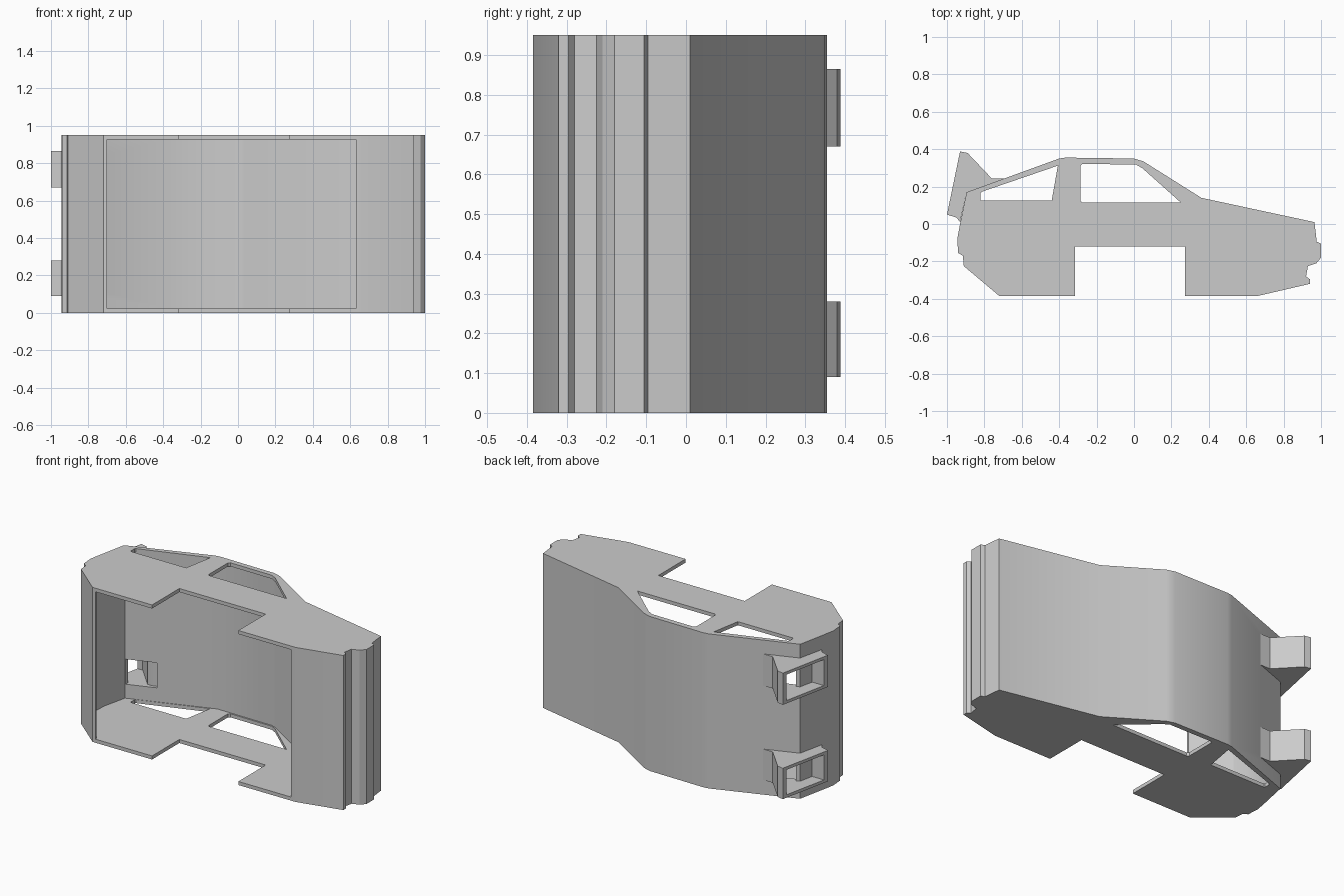
import bpy
import bmesh
import math

cube = bpy.data.objects.get("Cube")
if cube:
    bpy.data.objects.remove(cube, do_unlink=True)

HEIGHT = 0.95
WALL = 0.022

grey = bpy.data.materials.new("light_grey")
grey.use_nodes = True
grey.diffuse_color = (0.6, 0.6, 0.6, 1)
grey.node_tree.nodes["Principled BSDF"].inputs["Base Color"].default_value = (0.6, 0.6, 0.6, 1)


def extrude(name, outline, low, high):
    """Prism with an outline in the ground plane, raised from low to high."""
    bm = bmesh.new()
    face = bm.faces.new([bm.verts.new((x, y, low)) for x, y in outline])
    result = bmesh.ops.extrude_face_region(bm, geom=[face])
    raised = [g for g in result["geom"] if isinstance(g, bmesh.types.BMVert)]
    bmesh.ops.translate(bm, vec=(0, 0, high - low), verts=raised)
    bmesh.ops.recalc_face_normals(bm, faces=bm.faces)
    mesh = bpy.data.meshes.new(name)
    bm.to_mesh(mesh)
    bm.free()
    mesh.materials.append(grey)
    obj = bpy.data.objects.new(name, mesh)
    bpy.context.collection.objects.link(obj)
    return obj


def select(obj):
    bpy.ops.object.select_all(action="DESELECT")
    obj.select_set(True)
    bpy.context.view_layer.objects.active = obj


def cut(obj, outline, low, high):
    """Subtract a prism and remove the cutter."""
    cutter = extrude("cutter", outline, low, high)
    cutter.hide_render = True
    mod = obj.modifiers.new("cut", "BOOLEAN")
    mod.operation = "DIFFERENCE"
    mod.solver = "EXACT"
    mod.object = cutter
    select(obj)
    bpy.ops.object.modifier_apply(modifier=mod.name)
    bpy.data.objects.remove(cutter, do_unlink=True)


def smooth(obj):
    select(obj)
    bpy.ops.object.shade_smooth_by_angle(angle=math.radians(25))


# Car body silhouette: tail, roof, bonnet, nose, underside
body = extrude("car_body", [
    (-0.72, -0.385), (-0.91, -0.225), (-0.915, -0.17), (-0.94, -0.155),
    (-0.945, -0.08), (-0.93, 0), (-0.895, 0.17), (-0.4, 0.35),
    (-0.365, 0.355), (0, 0.35), (0.05, 0.335), (0.36, 0.14),
    (0.965, 0.01), (0.977, -0.095), (1, -0.105), (1, -0.18),
    (0.975, -0.21), (0.93, -0.225), (0.92, -0.28), (0.94, -0.295),
    (0.94, -0.32), (0.66, -0.385)], 0, HEIGHT)

# Hollow interior, open underneath
cut(body, [
    (-0.7, -0.5), (-0.7, -0.375), (-0.885, -0.215), (-0.915, -0.13),
    (-0.91, 0), (-0.875, 0.153), (-0.37, 0.331), (0, 0.327),
    (0.035, 0.315), (0.35, 0.117), (0.94, -0.008), (0.95, -0.12),
    (0.89, -0.22), (0.89, -0.31), (0.63, -0.365), (0.63, -0.5)],
    WALL, HEIGHT - WALL)

# Wheel-side notch and windows, through both side walls
cut(body, [(-0.315, -0.6), (-0.315, -0.12), (0.272, -0.12), (0.272, -0.6)], -1, 2)
cut(body, [(-0.82, 0.13), (-0.815, 0.125), (-0.44, 0.125), (-0.407, 0.312),
           (-0.815, 0.172), (-0.82, 0.165)], -1, 2)
cut(body, [(-0.287, 0.125), (-0.277, 0.115), (0.25, 0.115), (0.045, 0.298),
           (0.01, 0.318), (-0.277, 0.321), (-0.287, 0.311)], -1, 2)

# Rear air ducts: hollow, open to the tail and into the cabin
EDGE = 0.018
for name, low, high in (("lower_duct", 0.09, 0.28), ("upper_duct", 0.67, 0.865)):
    cut(body, [(-0.872, 0.14), (-0.872, 0.26), (-0.7, 0.26), (-0.7, 0.18)],
        low + EDGE, high - EDGE)
    duct = extrude(name, [
        (-1, 0.05), (-0.93, 0.388), (-0.89, 0.38), (-0.76, 0.243),
        (-0.68, 0.243), (-0.895, 0.168), (-0.93, 0.01), (-0.95, 0.035)], low, high)
    cut(duct, [
        (-1.1, 0.08), (-1.1, 0.363), (-0.9, 0.36), (-0.77, 0.222),
        (-0.7, 0.222), (-0.7, 0.1), (-0.85, 0.08)],
        low + EDGE, high - EDGE)
    smooth(duct)

smooth(body)
bpy.ops.object.select_all(action="DESELECT")
